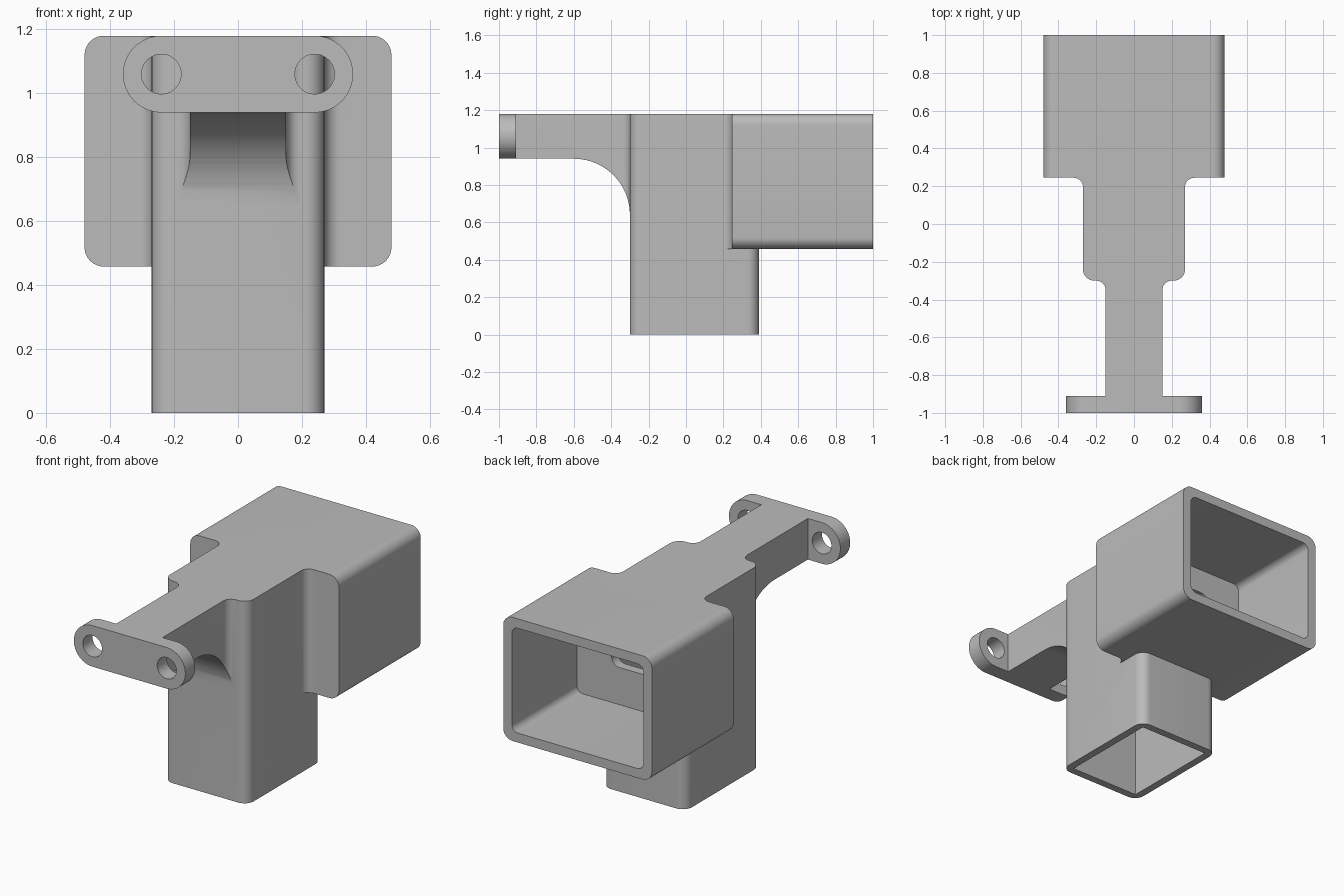
import bpy, bmesh, math
from mathutils import Vector

if "Cube" in bpy.data.objects:
    bpy.data.objects.remove(bpy.data.objects["Cube"])

grey = bpy.data.materials.new("light_grey")
grey.diffuse_color = (0.5, 0.5, 0.5, 1)
grey.use_nodes = True
grey.node_tree.nodes["Principled BSDF"].inputs["Base Color"].default_value = grey.diffuse_color


def arc(cx, cy, r, a0, a1, n=10):
    return [(cx + r * math.cos(math.radians(a0 + (a1 - a0) * i / n)),
             cy + r * math.sin(math.radians(a0 + (a1 - a0) * i / n))) for i in range(n + 1)]


def round_rect(x0, x1, y0, y1, r, n=10):
    return (arc(x1 - r, y1 - r, r, 0, 90, n) + arc(x0 + r, y1 - r, r, 90, 180, n)
            + arc(x0 + r, y0 + r, r, 180, 270, n) + arc(x1 - r, y0 + r, r, 270, 360, n))


def mirrored(half):
    """Close a right-hand outline with its mirror image across x = 0."""
    return half + [(-x, y) for x, y in reversed(half)]


def prism(name, outline, axis, lo, hi):
    """Extrude an outline along an axis: z -> (x, y), y -> (x, z), x -> (y, z)."""
    place = {"z": lambda a, b, h: (a, b, h),
             "y": lambda a, b, h: (a, h, b),
             "x": lambda a, b, h: (h, a, b)}[axis]
    bm = bmesh.new()
    face = bm.faces.new([bm.verts.new(place(a, b, lo)) for a, b in outline])
    ext = bmesh.ops.extrude_face_region(bm, geom=[face])
    verts = [v for v in ext["geom"] if isinstance(v, bmesh.types.BMVert)]
    bmesh.ops.translate(bm, verts=verts, vec=Vector(place(0, 0, hi - lo)))
    bmesh.ops.remove_doubles(bm, verts=bm.verts, dist=1e-5)
    bmesh.ops.recalc_face_normals(bm, faces=bm.faces)
    mesh = bpy.data.meshes.new(name)
    bm.to_mesh(mesh)
    bm.free()
    mesh.materials.append(grey)
    obj = bpy.data.objects.new(name, mesh)
    bpy.context.collection.objects.link(obj)
    return obj


def combine(target, other, operation):
    mod = target.modifiers.new("combine", "BOOLEAN")
    mod.operation, mod.solver, mod.object = operation, "EXACT", other
    bpy.context.view_layer.objects.active = target
    bpy.ops.object.modifier_apply(modifier=mod.name)
    bpy.data.objects.remove(other)


TOP = 1.18

# Upright rectangular tube
housing = prism("bracket_housing", round_rect(-0.27, 0.27, -0.30, 0.39, 0.06), "z", 0, TOP)

# Wide box at the back
box = prism("rear_box", round_rect(-0.48, 0.48, 0.458, TOP, 0.06), "y", 0.245, 1.0)

# Concave blend between tube and box
collar_half = [(0.27, 0.1)] + arc(0.32, 0.195, 0.05, 180, 90) + [(0.32, 0.3)]
collar = prism("collar", mirrored(collar_half), "z", 0.458, TOP)

# Front arm: flared plan trimmed by a curved underside
arm_half = [(0.15, -0.95)] + arc(0.20, -0.35, 0.05, 180, 90) + [(0.20, -0.27)]
arm = prism("arm", mirrored(arm_half), "z", 0.5, TOP)
side = [(-1.1, 1.3), (-1.1, 0.94)] + arc(-0.60, 0.64, 0.30, 90, 0, 20) + [(-0.2, 0.64), (-0.2, 1.3)]
combine(arm, prism("arm_side", side, "x", -0.5, 0.5), "INTERSECT")

# Rounded mounting plate
plate = prism("mounting_plate", round_rect(-0.36, 0.36, 0.94, TOP, 0.12, 16), "y", -1.0, -0.91)

for part in (collar, box, arm, plate):
    combine(housing, part, "UNION")

# Hollow tube, hollow box, window between them, and screw holes
cuts = [prism("tube_cavity", [(-0.225, -0.255), (0.225, -0.255), (0.225, 0.345), (-0.225, 0.345)],
              "z", -0.1, 1.13),
        prism("box_cavity", round_rect(-0.425, 0.425, 0.513, 1.125, 0.04), "y", 0.40, 1.1),
        prism("window", round_rect(-0.20, 0.20, 0.73, 0.98, 0.05), "y", 0.2, 0.5)]
for x in (-0.24, 0.24):
    cuts.append(prism("screw_hole", arc(x, 1.06, 0.062, 0, 360, 40), "y", -1.1, -0.8))
for cut in cuts:
    combine(housing, cut, "DIFFERENCE")

# Smooth curves, crisp edges
bpy.ops.object.select_all(action="DESELECT")
housing.select_set(True)
bpy.context.view_layer.objects.active = housing
bpy.ops.object.shade_smooth_by_angle(angle=math.radians(30))
